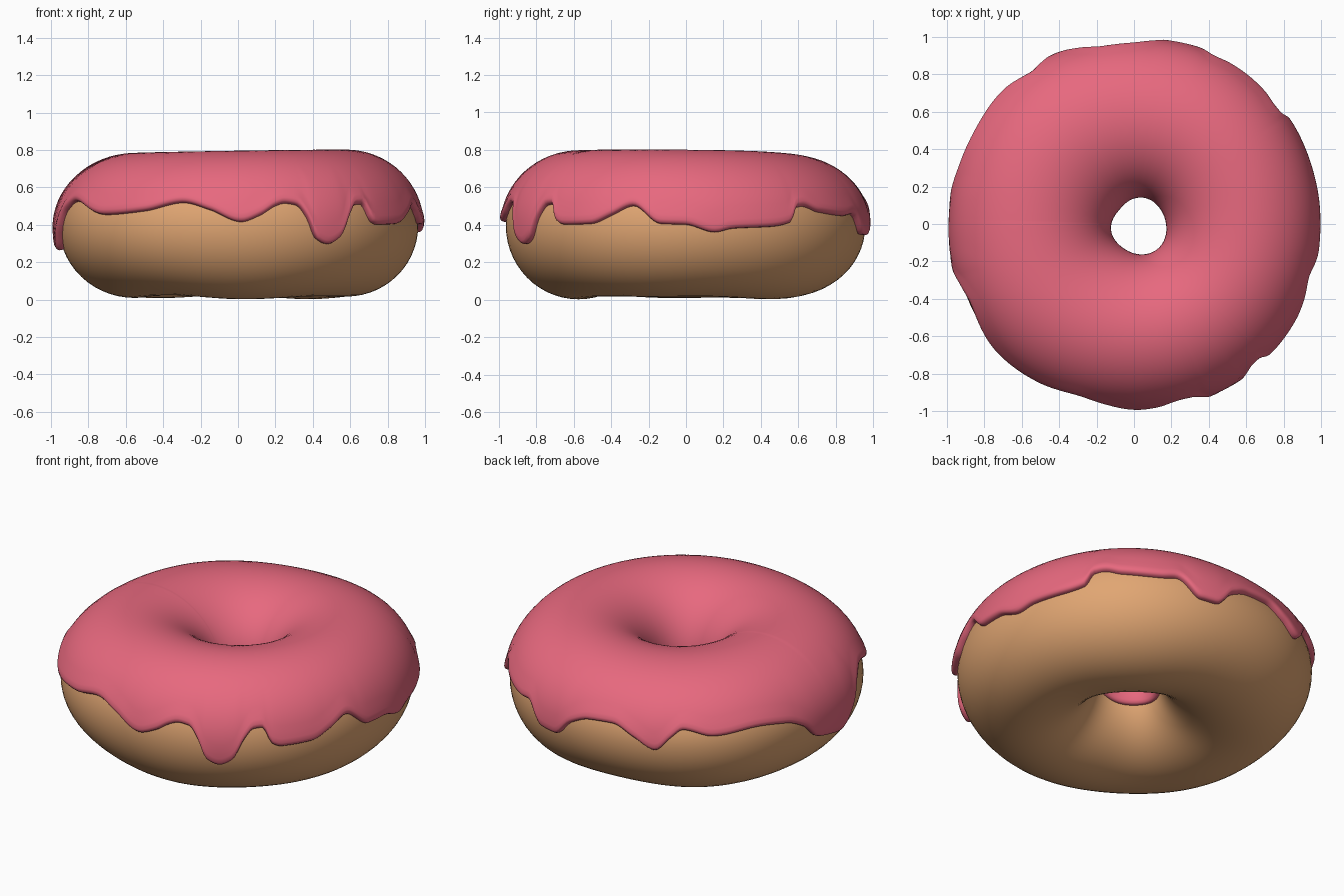
import bpy, bmesh
from math import sin, cos, radians, degrees, asin, pi, hypot, exp

if "Cube" in bpy.data.objects:
    bpy.data.objects.remove(bpy.data.objects["Cube"])

N = 360                                # steps around the ring
R, A, B, CZ = 0.57, 0.39, 0.382, 0.395   # ring radius, section half width / height, centre height

# lower edge of the icing: (angle around the ring, height)
EDGE = [(-180, .29), (-173, .27), (-167, .36), (-161, .48), (-154, .53), (-136, .455), (-121, .475),
        (-108, .52), (-99, .48), (-89, .415), (-83, .45), (-78, .50), (-75, .515), (-71, .505),
        (-68, .44), (-65, .33), (-61, .30), (-57, .33), (-53, .45), (-50, .505), (-47, .51),
        (-44, .42), (-41, .40), (-31, .405), (-24, .45), (-17, .50), (-8, .405), (0, .40), (9, .36),
        (15, .38), (28, .39), (34, .41), (37, .49), (40, .50), (46, .47), (59, .45), (64, .46),
        (72, .35), (78, .345), (84, .44), (91, .49), (100, .50), (108, .44), (115, .38),
        (120, .46), (124, .51), (134, .47), (148, .49), (160, .465), (167, .41), (173, .32)]


def edge_height(deg):
    """Monotone cubic through EDGE: level at peaks and drips, flowing between."""
    n = len(EDGE)

    def pt(i):
        return EDGE[i % n][0] + 360 * (i // n), EDGE[i % n][1]

    def slope(i):
        (a, p), (b, q), (c, r) = pt(i - 1), pt(i), pt(i + 1)
        u, v = (q - p) / (b - a), (r - q) / (c - b)
        return 2 * u * v / (u + v) if u * v > 0 else 0

    for i in range(n):
        (a0, z0), (a1, z1) = pt(i), pt(i + 1)
        if a0 <= deg <= a1:
            h = a1 - a0
            t = (deg - a0) / h
            return (z0 + (z1 - z0) * t * t * (3 - 2 * t)
                    + h * t * (1 - t) * ((1 - t) * slope(i) - t * slope(i + 1)))
    return EDGE[0][1]


def section(th, phi, off=0.0):
    """Point on the slightly uneven ring, pushed out by off."""
    c, s = cos(phi), sin(phi)
    nx, nz = c / A, s / B
    k = hypot(nx, nz)
    r = R + A * c + off * nx / k
    z = CZ + B * s + off * nz / k
    inner = (1 - c) / 2
    r += inner * (.030 * cos(th) - .014 * sin(th) - .006 + .006 * cos(3 * th + 2.5))
    r += (1 - inner) * (.010 - .010 * cos(4 * th) + .004 * cos(5 * th + .6))
    if s > 0:                                   # the top leans and dips at the back
        dip = exp(-((th - 1.75) / .8) ** 2)
        z += s * (.009 * cos(th) - .004 * sin(th) - .013 - .02 * dip)
    else:                                       # uneven underside
        z -= s * .012 * (cos(3 * th + 1.0) * .6 + sin(5 * th) * .4)
    return (r * cos(th), r * sin(th), z)


def build(name, color, rings, closed):
    """Skin a list of section loops into a ring-shaped object."""
    bm = bmesh.new()
    vs = [[bm.verts.new(p) for p in ring] for ring in rings]
    m = len(rings[0])
    for i in range(len(vs)):
        a, b = vs[i], vs[(i + 1) % len(vs)]
        for j in range(m if closed else m - 1):
            k = (j + 1) % m
            bm.faces.new((a[j], b[j], b[k], a[k]))
    bmesh.ops.recalc_face_normals(bm, faces=bm.faces)
    me = bpy.data.meshes.new(name)
    bm.to_mesh(me)
    bm.free()
    me.polygons.foreach_set("use_smooth", [True] * len(me.polygons))
    ob = bpy.data.objects.new(name, me)
    bpy.context.collection.objects.link(ob)
    mat = bpy.data.materials.new(name)
    mat.diffuse_color = color
    mat.use_nodes = True
    mat.node_tree.nodes["Principled BSDF"].inputs["Base Color"].default_value = mat.diffuse_color
    me.materials.append(mat)
    return ob


# dough ring
angles = [-pi + 2 * pi * i / N for i in range(N)]
dough = [[section(t, 2 * pi * j / 56) for j in range(56)] for t in angles[::3]]
build("dough", (.75, .38, .17, 1), dough, True)

# icing shell with rounded lips, dripping down the outside
LIP = [(0.3, -.012), (0, .006), (.4, .018), (1.4, .028), (3.5, .033), (7, .032)]
rings = []
for t in angles:
    z = edge_height(degrees(t))
    lo = degrees(asin((z - CZ) / B))
    hi = 193 + 5 * sin(2 * t + .5) + 2 * sin(3 * t)
    drip = max(0, min(1, (.44 - z) / .16))
    prof = [(lo + d, o + (.006 * drip if o > .01 else 0)) for d, o in LIP]
    a, b = lo + 12, hi - 10
    for j in range(33):
        f = j / 32
        prof.append((a + (b - a) * f, .028 + .008 * drip * max(0, 1 - f * 4)))
    prof += [(hi - d, o * .8) for d, o in reversed(LIP)]
    rings.append([section(t, radians(p), o) for p, o in prof])
build("icing", (.80, .14, .21, 1), rings, False)
